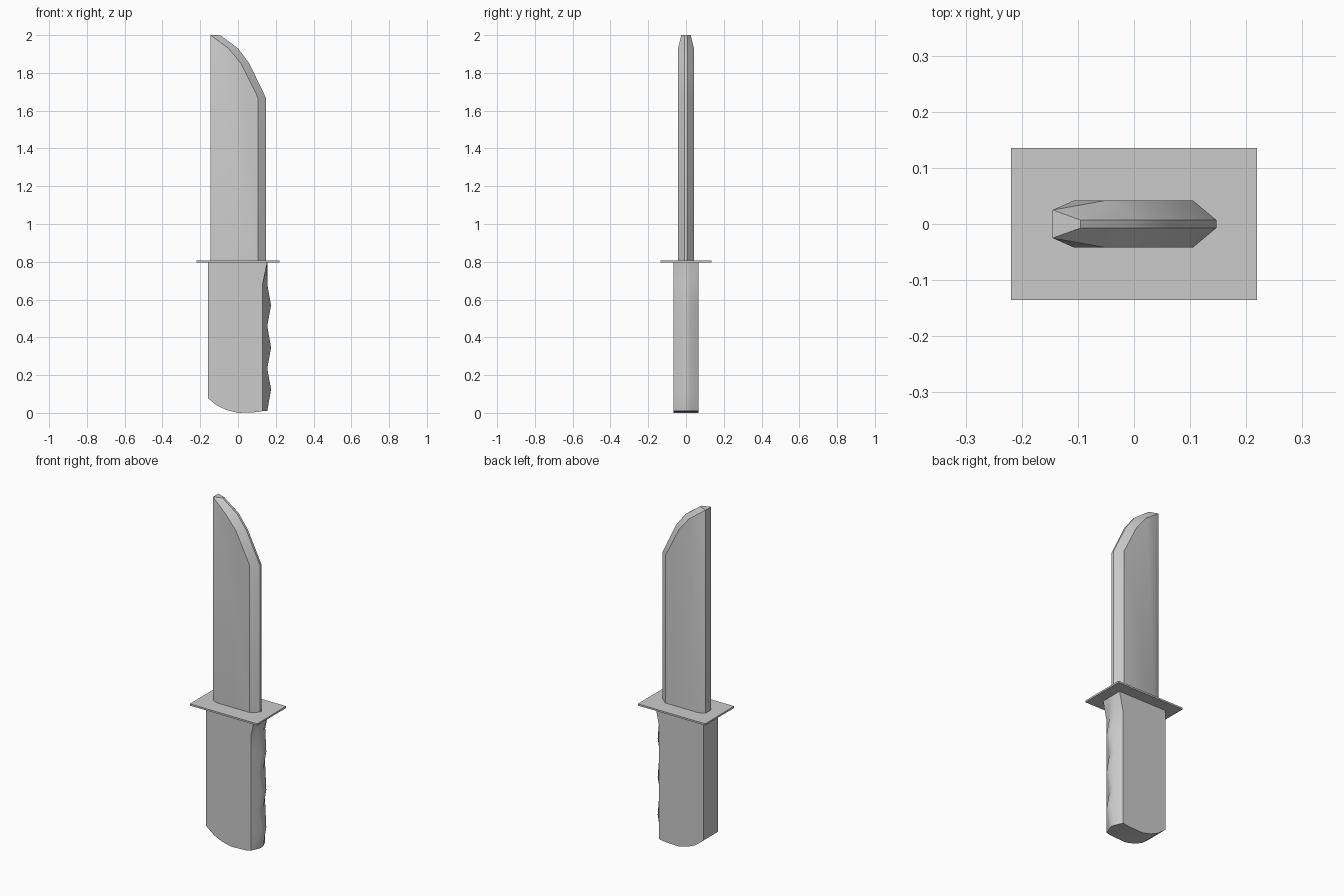
import bpy, bmesh
from math import radians

cube = bpy.data.objects.get("Cube")
if cube:
    bpy.data.objects.remove(cube)

steel = bpy.data.materials.new("plain grey")
steel.use_nodes = True
GREY = (0.6, 0.6, 0.6, 1)
steel.diffuse_color = GREY
steel.node_tree.nodes["Principled BSDF"].inputs["Base Color"].default_value = GREY


def finish(name, bm):
    """Weld, orient and turn a bmesh into a shaded object."""
    bmesh.ops.remove_doubles(bm, verts=bm.verts, dist=0.0005)
    bmesh.ops.recalc_face_normals(bm, faces=bm.faces)
    mesh = bpy.data.meshes.new(name)
    bm.to_mesh(mesh)
    bm.free()
    mesh.materials.append(steel)
    ob = bpy.data.objects.new(name, mesh)
    bpy.context.collection.objects.link(ob)
    bpy.ops.object.select_all(action='DESELECT')
    ob.select_set(True)
    bpy.context.view_layer.objects.active = ob
    bpy.ops.object.shade_smooth_by_angle(angle=radians(30))
    return ob


def face(bm, points):
    bm.faces.new([bm.verts.new(p) for p in points])


def both_sides(bm, points):
    """One face and its mirror across y = 0."""
    face(bm, points)
    face(bm, [(x, -y, z) for x, y, z in reversed(points)])


def bridge(bm, path_a, path_b, mirror=True):
    """Quads between two paths of equal length."""
    for i in range(len(path_a) - 1):
        quad = [path_a[i], path_a[i + 1], path_b[i + 1], path_b[i]]
        if mirror:
            both_sides(bm, quad)
        else:
            face(bm, quad)


def flip(path):
    return [(x, -y, z) for x, y, z in path]


# Blade: chamfered spine, flat cheeks, bevelled cutting edge curving to the tip
T, S, E, BASE = 0.042, 0.025, 0.007, 0.80
edge = [(x, E, z) for x, z in ((0.147, BASE), (0.147, 1.67), (0.06, 1.85), (0, 1.93), (-0.095, 2))]
cheek = [(x, T, z) for x, z in ((0.105, BASE), (0.105, 1.67), (0.016, 1.85), (-0.05, 1.93))]
tip = (-0.145, S, 2)
spine = [(-0.145, S, BASE), tip]
shoulder = [(-0.107, T, BASE), (-0.107, T, 1.93)]

bm = bmesh.new()
bridge(bm, edge, cheek + [tip])
bridge(bm, edge, flip(edge), mirror=False)
bridge(bm, spine, flip(spine), mirror=False)
bridge(bm, spine, shoulder)
both_sides(bm, cheek + shoulder[::-1])
both_sides(bm, [shoulder[1], cheek[-1], tip])
face(bm, [tip, edge[-1], flip(edge)[-1], flip([tip])[0]])
base = [edge[0], cheek[0], shoulder[0], spine[0]]
face(bm, base + flip(base)[::-1])
finish("blade", bm)

# Guard: thin rectangular plate
bm = bmesh.new()
bmesh.ops.create_cube(bm, size=1)
for v in bm.verts:
    v.co.x *= 0.438
    v.co.y *= 0.27
    v.co.z = 0.801 + v.co.z * 0.01
finish("guard", bm)

# Handle: flat slab with a rounded butt and a finger-grooved front
W, MID, TOP = 0.067, 0.02, 0.797
levels = [TOP, 0.68, 0.57, 0.46, 0.345, 0.235, 0.125, 0.01]
side, mid, ridge = [], [], []
for i, z in enumerate(levels):
    bump = 0.02 if i in (2, 4, 6) else 0
    side.append((0.155 if i == 0 else 0.13, W, z))
    mid.append((0.155 if i == 0 else 0.15 + bump, MID, z))
    ridge.append((0.155 + bump, 0, z))
butt = [(x, W, z) for x, z in ((0.13, 0.01), (0.10, 0.004), (0, 0), (-0.06, 0.015),
                               (-0.11, 0.038), (-0.16, 0.078), (-0.16, TOP))]

bm = bmesh.new()
bridge(bm, side, mid)
bridge(bm, mid, ridge)
both_sides(bm, side + butt[1:])
bridge(bm, butt, flip(butt), mirror=False)
for i, end in ((0, butt[-1]), (-1, None)):
    loop = [side[i], mid[i], ridge[i], flip(mid)[i], flip(side)[i]]
    if end:
        loop += [flip([end])[0], end]
    face(bm, loop)
finish("handle", bm)
